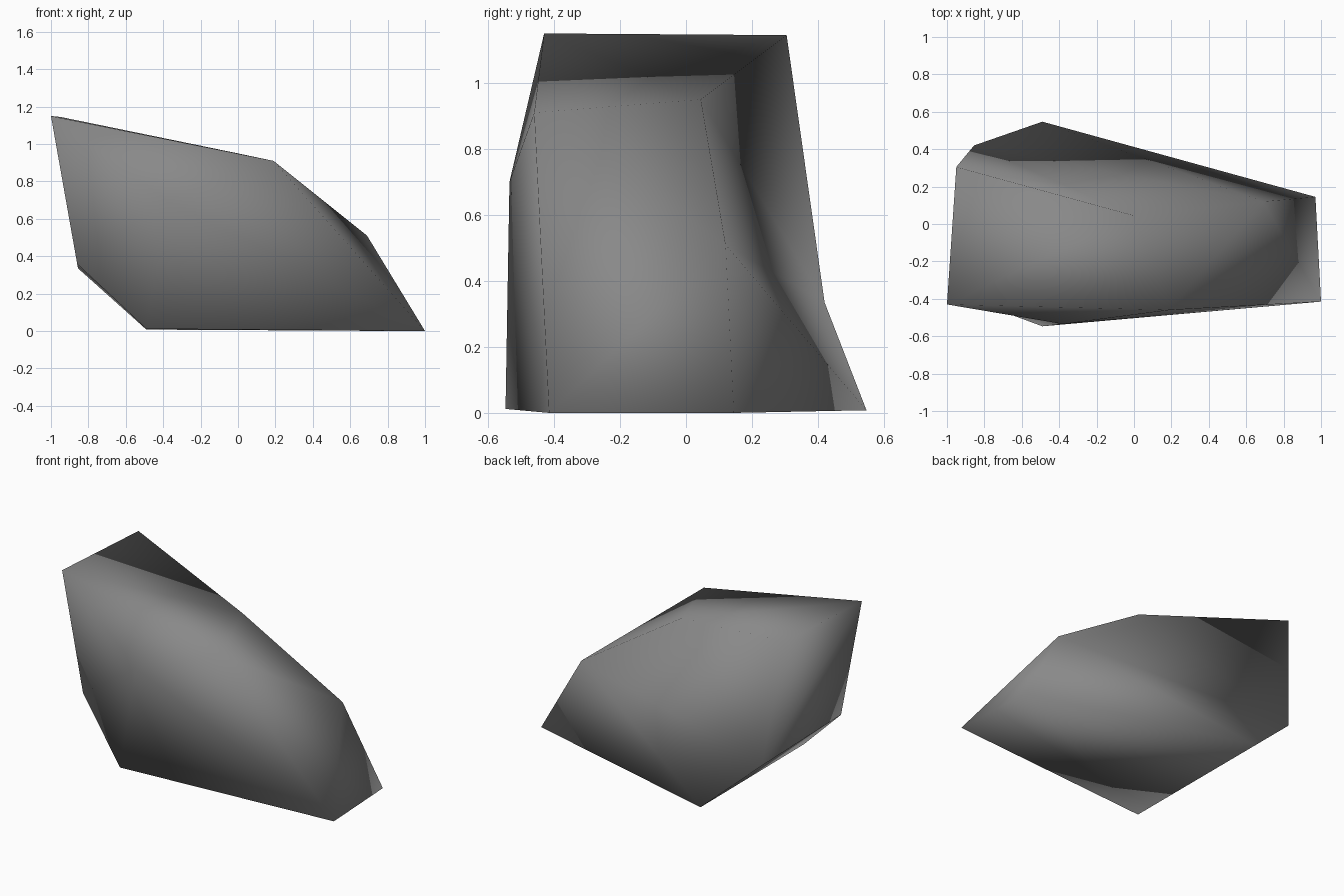
import bpy, bmesh

if "Cube" in bpy.data.objects:
    bpy.data.objects.remove(bpy.data.objects["Cube"])

# Corners of the boulder, named by position
corners = {
    "top_front": (-1.0, -0.43, 1.15),
    "top_back": (-0.95, 0.305, 1.145),
    "brow_front": (0.19, -0.46, 0.91),
    "brow_back": (0.0, 0.045, 0.95),
    "shoulder": (0.69, 0.12, 0.51),
    "toe_front": (1.0, -0.415, 0.0),
    "toe_back": (0.97, 0.145, 0.0),
    "heel_front": (-0.49, -0.547, 0.012),
    "heel_back": (-0.49, 0.547, 0.008),
    "hip_front": (-0.86, -0.41, 0.36),
    "hip_back": (-0.855, 0.42, 0.335),
    "chest": (-0.38, -0.535, 0.70),
}

# Facets of the boulder
facets = [
    # top slab, left end, left underside, base
    "top_front brow_front brow_back top_back",
    "top_front top_back hip_back hip_front",
    "hip_front hip_back heel_back heel_front",
    "heel_front heel_back toe_back toe_front",
    # right slope
    "brow_front shoulder brow_back",
    "brow_front toe_front shoulder",
    "shoulder toe_front toe_back",
    # back, with its shallow hollow
    "top_back brow_back hip_back",
    "brow_back shoulder hip_back",
    "shoulder heel_back hip_back",
    "shoulder toe_back heel_back",
    # front, fanned around the chest
    "chest brow_front top_front",
    "chest toe_front brow_front",
    "chest heel_front toe_front",
    "chest hip_front heel_front",
    "chest top_front hip_front",
]

bm = bmesh.new()
verts = {name: bm.verts.new(co) for name, co in corners.items()}
for facet in facets:
    face = bm.faces.new([verts[n] for n in facet.split()])
    face.smooth = True
bmesh.ops.recalc_face_normals(bm, faces=bm.faces)

mesh = bpy.data.meshes.new("boulder")
bm.to_mesh(mesh)
bm.free()

# Plain grey stone
stone = bpy.data.materials.new("grey stone")
stone.diffuse_color = (0.25, 0.25, 0.25, 1)
stone.use_nodes = True
stone.node_tree.nodes["Principled BSDF"].inputs["Base Color"].default_value = stone.diffuse_color
mesh.materials.append(stone)

boulder = bpy.data.objects.new("boulder", mesh)
bpy.context.collection.objects.link(boulder)
